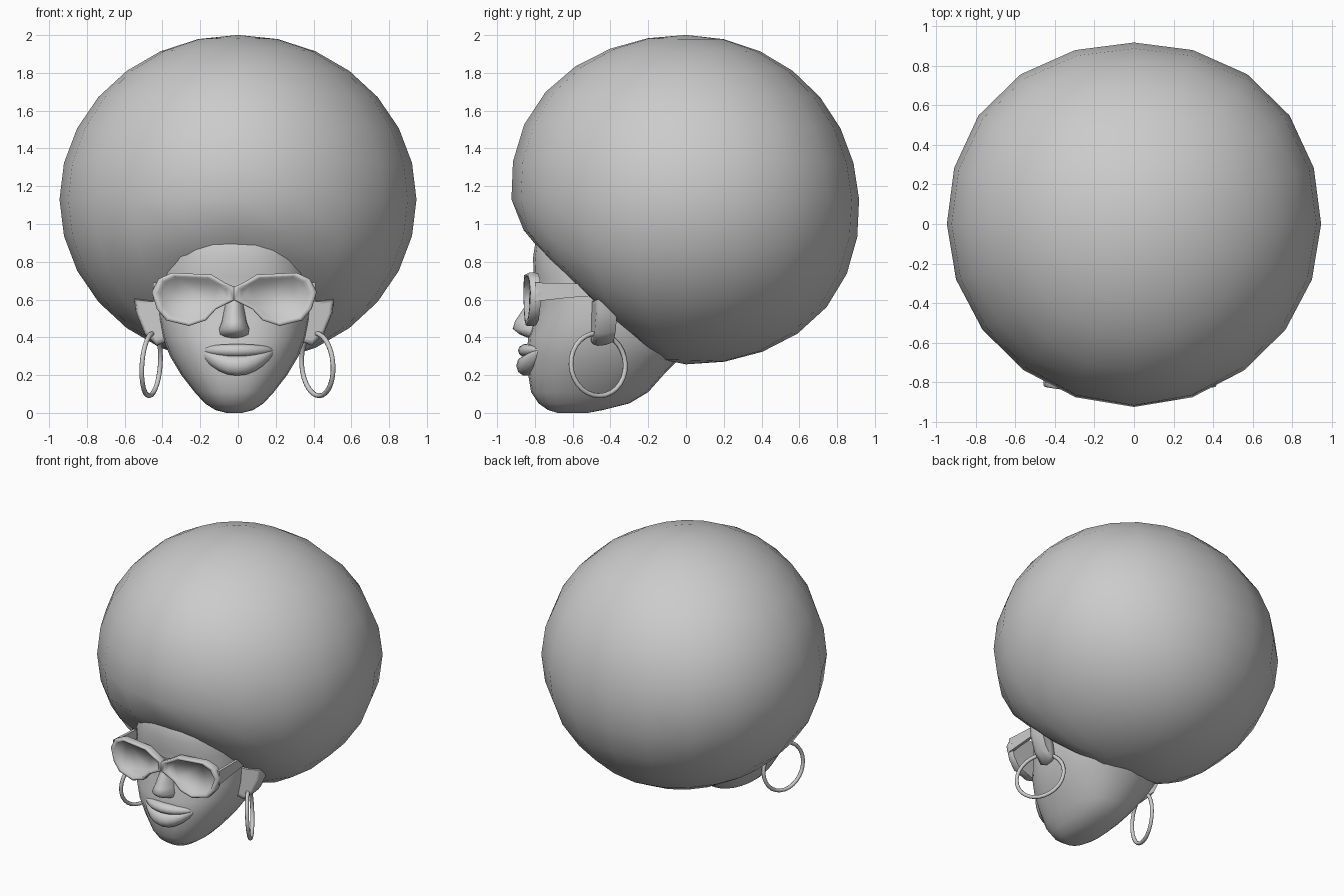
import bpy, bmesh, math
from mathutils import Vector

cube = bpy.data.objects.get("Cube")
if cube:
    bpy.data.objects.remove(cube, do_unlink=True)

GREY = (0.6, 0.6, 0.6, 1)
mat = bpy.data.materials.new("plain_grey")
mat.use_nodes = True
mat.diffuse_color = GREY
bsdf = next(n for n in mat.node_tree.nodes if n.type == 'BSDF_PRINCIPLED')
bsdf.inputs["Base Color"].default_value = GREY
bsdf.inputs["Roughness"].default_value = 0.7

HEAD_X = -0.02  # the head sits slightly off centre under the hair


def finish(obj, angle):
    obj.data.materials.append(mat)
    bpy.ops.object.select_all(action='DESELECT')
    obj.select_set(True)
    bpy.context.view_layer.objects.active = obj
    bpy.ops.object.shade_smooth_by_angle(angle=math.radians(angle))


def make(name, bm, angle=50):
    bmesh.ops.recalc_face_normals(bm, faces=bm.faces)
    mesh = bpy.data.meshes.new(name)
    bm.to_mesh(mesh)
    bm.free()
    obj = bpy.data.objects.new(name, mesh)
    bpy.context.collection.objects.link(obj)
    finish(obj, angle)


def loft(name, rings, angle=50):
    """Skin a series of equal rings and cap both ends."""
    bm = bmesh.new()
    loops = [[bm.verts.new((x + HEAD_X, y, z)) for x, y, z in r] for r in rings]
    for a, b in zip(loops, loops[1:]):
        for i in range(len(a)):
            j = (i + 1) % len(a)
            bm.faces.new((a[i], a[j], b[j], b[i]))
    bm.faces.new(loops[0])
    bm.faces.new(loops[-1])
    make(name, bm, angle)


def section(z, front, mid, back, width, power=2.3, n=24):
    """Horizontal egg-shaped ring."""
    ring = []
    for i in range(n):
        a = math.tau * i / n
        c, s = math.cos(a), math.sin(a)
        x = math.copysign(abs(c) ** (2 / power), c) * width
        reach = (back if s > 0 else front) - mid
        ring.append((x, mid + reach * abs(s) ** (2 / power), z))
    return ring


# Hair: round mass, fuller at the back corners, low nape and upper brow,
# flattened where it meets the face and neck
bm = bmesh.new()
bmesh.ops.create_uvsphere(bm, u_segments=20, v_segments=14, radius=1)
slant = Vector((0, -0.69, -0.72))
nape = Vector((0, 0.77, -0.64))
brow = Vector((0, -0.85, 0.53))
for v in bm.verts:
    p = v.co.copy()
    swell = 1 + 0.05 * max(0, p.dot(nape)) ** 6 + 0.05 * max(0, p.dot(brow)) ** 6
    if p.y > 0:
        swell += 0.12 * (p.x * p.y) ** 2
    v.co = Vector((p.x * 0.945, p.y * 0.907, p.z * 0.87)) * swell
    over = v.co.dot(slant) - 0.695
    if over > 0:
        v.co -= slant * over * 0.75
    v.co.z += 1.13
make("hair", bm, 60)

# Head from chin to crown: height, front, middle, back, half width
head = [
    (0.0, -0.68, -0.6, -0.52, 0.04), (0.015, -0.73, -0.6, -0.44, 0.1),
    (0.05, -0.78, -0.57, -0.3, 0.155), (0.11, -0.82, -0.54, -0.2, 0.21),
    (0.2, -0.835, -0.5, -0.12, 0.28), (0.3, -0.845, -0.47, -0.02, 0.34),
    (0.4, -0.835, -0.45, 0.08, 0.38), (0.5, -0.805, -0.44, 0.1, 0.4),
    (0.62, -0.79, -0.44, 0.1, 0.405), (0.72, -0.805, -0.44, 0.1, 0.4),
    (0.82, -0.81, -0.44, 0.1, 0.39), (0.92, -0.795, -0.44, 0.1, 0.36),
    (1.0, -0.75, -0.4, 0.05, 0.3)]
loft("head", [section(*h) for h in head], 70)

# Nose
nose = [
    (0.395, -0.83, -0.78, -0.7, 0.055), (0.415, -0.88, -0.79, -0.7, 0.08),
    (0.445, -0.918, -0.79, -0.7, 0.083), (0.485, -0.905, -0.77, -0.7, 0.068),
    (0.56, -0.855, -0.75, -0.7, 0.055), (0.67, -0.815, -0.74, -0.7, 0.045)]
loft("nose", [section(*h, power=2, n=16) for h in nose], 70)


# Lips: half-width rings swept across the mouth
def lip(name, y, z, depth, height, corner_z):
    rings = []
    for i in range(13):
        s = math.sin(math.pi * (i / 12 - 0.5)) * 0.99
        k = math.sqrt(1 - s * s)
        cy, cz = y + 0.07 * s * s, z + (corner_z - z) * s * s
        rings.append([(s * 0.195 + 0.015, cy + depth * k * math.cos(a),
                       cz + height * k * math.sin(a))
                      for a in (math.tau * j / 10 for j in range(10))])
    loft(name, rings, 80)


lip("upper_lip", -0.845, 0.33, 0.045, 0.036, 0.333)
lip("lower_lip", -0.845, 0.25, 0.054, 0.056, 0.325)

# Outlines in x and z for one side
LENS = [(-0.005, 0.665), (0.05, 0.69), (0.12, 0.732), (0.33, 0.742), (0.4, 0.71), (0.437, 0.64),
        (0.41, 0.55), (0.36, 0.49), (0.24, 0.46), (0.15, 0.49), (0.095, 0.55), (-0.005, 0.6)]
EAR = [(0.34, 0.6), (0.44, 0.595), (0.53, 0.607), (0.52, 0.53),
       (0.475, 0.42), (0.41, 0.355), (0.35, 0.38)]


def outline_ring(points, centre, scale, side, depth):
    """Outline scaled about its centre, placed at a depth that depends on x."""
    ring = []
    for px, pz in points:
        x = centre[0] + (px - centre[0]) * scale
        z = centre[1] + (pz - centre[1]) * scale
        ring.append((x * side, depth(x), z))
    return ring


for side, label, turn in ((1, "left", 30), (-1, "right", -17)):
    # Spectacle frame with recessed lens
    def bow(offset):
        return lambda x: -0.84 + 0.2 * x * x + offset
    loft(label + "_lens_frame", [
        outline_ring(LENS, (0.22, 0.61), sc, side, bow(off))
        for sc, off in ((0.98, 0.035), (1, 0.02), (1, -0.012), (0.97, -0.02),
                        (0.86, -0.019), (0.8, 0.006))], 75)

    # Spectacle arm
    loft(label + "_spectacle_arm", [
        [(side * (x + dx), y, z) for dx, z in ((0, lo), (0.02, lo), (0.02, hi), (0, hi))]
        for x, y, lo, hi in ((0.41, -0.8, 0.59, 0.69), (0.405, -0.62, 0.61, 0.685),
                             (0.4, -0.42, 0.625, 0.68))], 30)

    # Ear
    def sweep(y):
        return lambda x: y + 0.2 * (x - 0.43)
    loft(label + "_ear", [
        outline_ring(EAR, (0.43, 0.5), sc, side, sweep(y))
        for sc, y in ((0.75, -0.492), (0.93, -0.492), (1, -0.465), (0.97, -0.42), (0.85, -0.38))], 75)

    # Hoop earring, leaning slightly outward at the bottom
    bpy.ops.mesh.primitive_torus_add(
        major_segments=28, minor_segments=8, major_radius=0.166, minor_radius=0.013,
        location=(side * 0.44 + HEAD_X, -0.465, 0.256),
        rotation=(0, math.radians(90 - 4 * side), math.radians(turn)))
    hoop = bpy.context.object
    hoop.name = label + "_hoop_earring"
    finish(hoop, 60)
